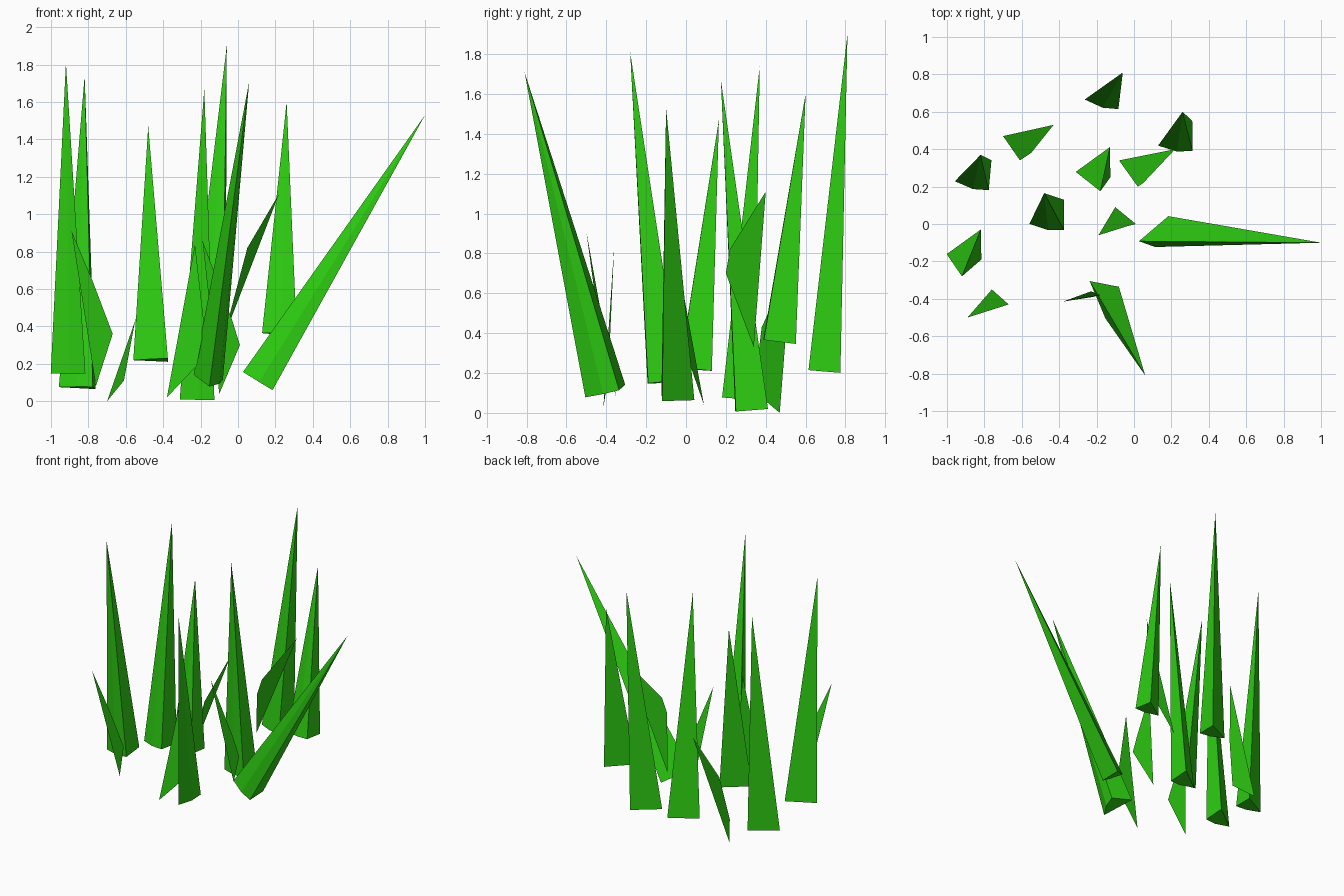
import bpy
from math import radians, sin, cos
from mathutils import Vector, Matrix

green = bpy.data.materials.new("grass_green")
green.diffuse_color = (0.027, 0.61, 0.006, 1)


def make(name, verts, faces):
    mesh = bpy.data.meshes.new(name)
    mesh.from_pydata([tuple(v) for v in verts], [], faces)
    mesh.materials.append(green)
    mesh.update()
    obj = bpy.data.objects.new(name, mesh)
    bpy.context.collection.objects.link(obj)


# Shared four-sided foot of the tall blades (origin at the middle of its long edge)
FOOT = [(-0.113, 0), (-0.05, -0.085), (0.02, -0.132), (0.113, 0)]


def tall_blade(name, tip, foot, heading):
    tip, foot = Vector(tip), Vector(foot)
    a = radians(heading)
    centre = foot + Vector((sin(a), -cos(a), 0)) * 0.05
    tilt = Vector((0, 0, 1)).rotation_difference(tip - centre).to_matrix()
    turn = tilt @ Matrix.Rotation(a, 3, 'Z')
    ring = [foot + turn @ Vector((x, y, 0)) for x, y in FOOT]
    sides = [(i, (i + 1) % 4, 4) for i in range(4)]
    make(name, ring + [tip], sides + [(3, 2, 1, 0)])


# Tall solid blades: tip, middle of the long foot edge, heading in degrees
TALL = [
    ((-0.06, 0.81, 1.90), (-0.165, 0.72, 0.21), 29),
    ((-0.82, 0.37, 1.74), (-0.86, 0.285, 0.07), 30),
    ((-0.48, 0.165, 1.47), (-0.467, 0.065, 0.215), 35),
    ((-0.18, 0.175, 1.67), (-0.22, 0.345, 0.015), 36),
    ((-0.92, -0.28, 1.81), (-0.91, -0.095, 0.155), 36),
    ((0.26, 0.60, 1.60), (0.22, 0.485, 0.355), 36),
    ((1.00, -0.10, 1.53), (0.105, -0.025, 0.11), 36),
    ((0.06, -0.81, 1.71), (-0.195, -0.405, 0.11), 113),
]
for i, (tip, foot, heading) in enumerate(TALL, 1):
    tall_blade(f"tall_blade_{i}", tip, foot, heading)

# Short flat leaves: bottom, lower shoulder, upper shoulder, tip
LEAVES = [
    [(-0.08, 0.34, 0.33), (0.02, 0.20, 0.70), (0.05, 0.22, 0.82), (0.22, 0.40, 1.11)],
    [(-0.76, -0.35, 0.08), (-0.67, -0.43, 0.36), (-0.78, -0.465, 0.65), (-0.89, -0.50, 0.91)],
    [(-0.70, 0.47, 0.00), (-0.61, 0.34, 0.11), (-0.55, 0.38, 0.43), (-0.43, 0.53, 0.76)],
    [(-0.10, 0.09, 0.04), (0.01, 0.00, 0.30), (-0.03, -0.01, 0.43), (-0.19, -0.06, 0.86)],
    [(-0.38, -0.415, 0.02), (-0.22, -0.39, 0.19), (-0.18, -0.38, 0.40), (-0.23, -0.36, 0.84)],
]
for i, points in enumerate(LEAVES, 1):
    make(f"short_leaf_{i}", points, [(0, 1, 2, 3)])
